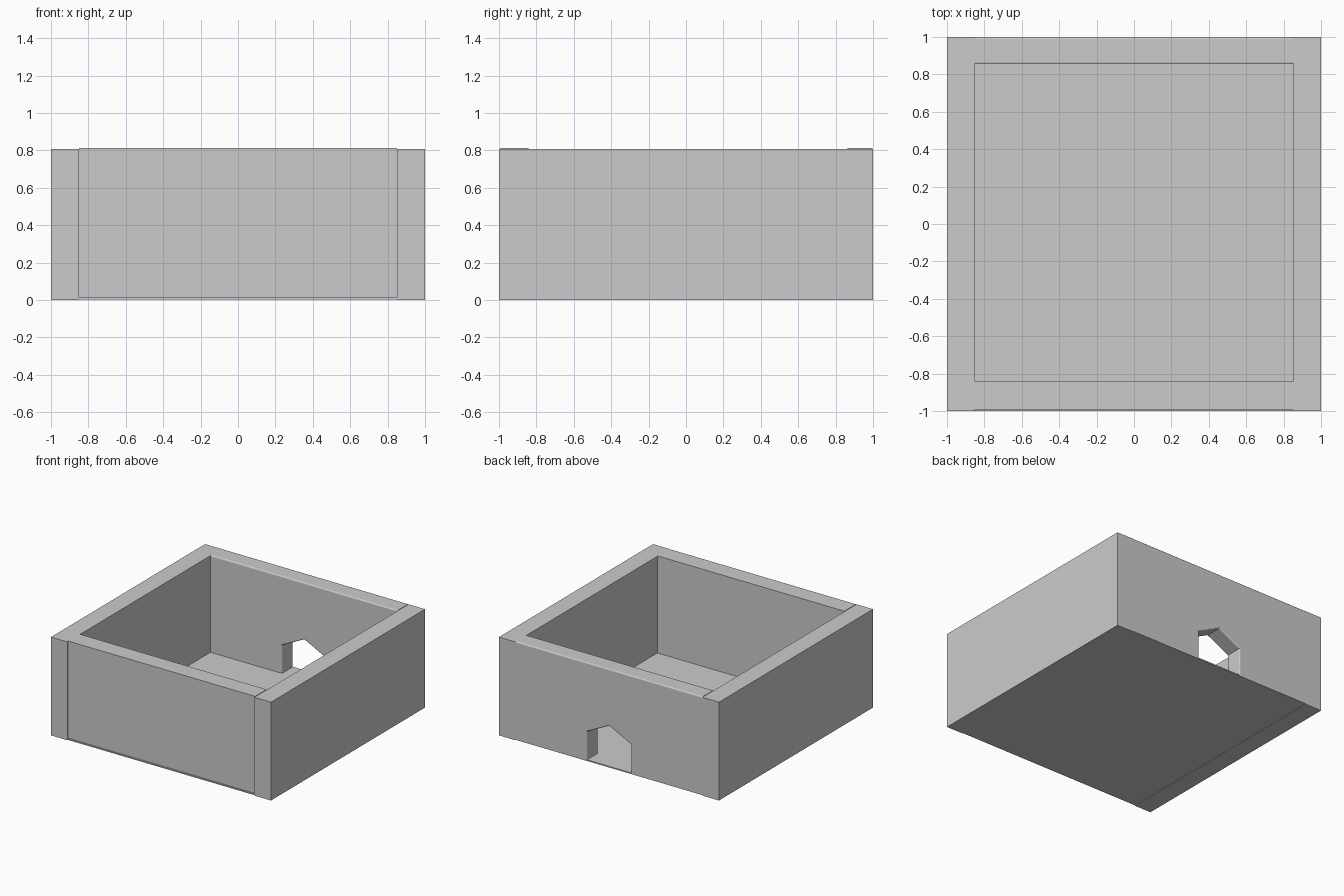
import bpy, bmesh

if "Cube" in bpy.data.objects:
    bpy.data.objects.remove(bpy.data.objects["Cube"])

HALF, INNER = 1.0, 0.85          # outer half size, half width of the inside
FLOOR_Z0, FLOOR_Z1 = 0.004, 0.014
TOP = 0.812                      # top of front and back walls


def finish(name, bm):
    bmesh.ops.recalc_face_normals(bm, faces=bm.faces)
    mesh = bpy.data.meshes.new(name)
    bm.to_mesh(mesh)
    bm.free()
    obj = bpy.data.objects.new(name, mesh)
    bpy.context.collection.objects.link(obj)
    return obj


def box(name, lo, hi):
    bm = bmesh.new()
    bmesh.ops.create_cube(bm, size=1)
    for v in bm.verts:
        v.co = [l + (h - l) * (c + 0.5) for l, h, c in zip(lo, hi, v.co)]
    return finish(name, bm)


# Floor slab, reaching under the doorway
box("floor", (-INNER, -HALF, FLOOR_Z0), (INNER, HALF, FLOOR_Z1))

# Side walls, standing slightly lower than the other two
for name, x0, x1 in (("left_wall", -HALF, -INNER), ("right_wall", INNER, HALF)):
    box(name, (x0, -HALF, 0), (x1, HALF, TOP - 0.004))

# Front wall, slightly recessed between the side walls
box("front_wall", (-INNER, -0.991, FLOOR_Z1), (INNER, -0.842, TOP))

# Back wall with a pointed doorway, extruded from its outline
half_outline = [(INNER, TOP), (INNER, FLOOR_Z1), (0.2, FLOOR_Z1), (0.2, 0.245)]
outline = half_outline + [(0, 0.345)] + [(-x, z) for x, z in reversed(half_outline)]
bm = bmesh.new()
face = bm.faces.new([bm.verts.new((x, 1.0, z)) for x, z in outline])
ext = bmesh.ops.extrude_face_region(bm, geom=[face])
bmesh.ops.translate(bm, vec=(0, -0.143, 0),
                    verts=[g for g in ext["geom"] if isinstance(g, bmesh.types.BMVert)])
if not face.is_valid or len([f for f in bm.faces if len(f.verts) == len(outline)]) < 2:
    bm.faces.new([v for v in bm.verts if v.co.y > 0.99])


# Round the rims of the doorway and the top edges
def is_rim(edge):
    a, b = (v.co for v in edge.verts)
    along_wall = abs(a.y - b.y) < 1e-5
    at_side = abs(a.x) > 0.84 and abs(a.x - b.x) < 1e-5
    at_floor = max(a.z, b.z) < FLOOR_Z1 + 1e-4
    return along_wall and not at_side and not at_floor


bmesh.ops.bevel(bm, geom=[e for e in bm.edges if is_rim(e)], offset=0.01,
                segments=3, profile=0.5, affect='EDGES')
finish("back_wall", bm)
